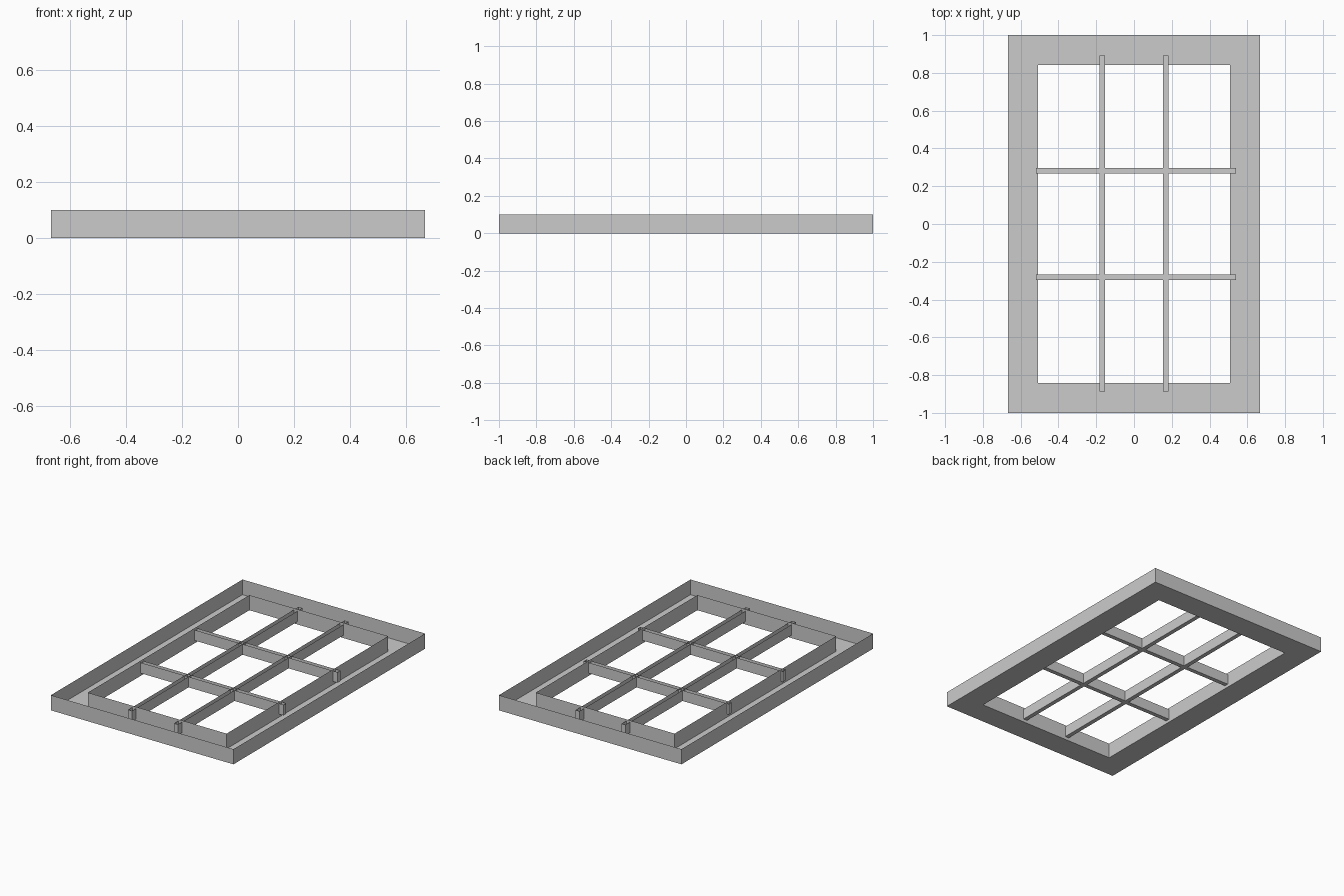
import bpy, bmesh

if "Cube" in bpy.data.objects:
    bpy.data.objects.remove(bpy.data.objects["Cube"])

def make(name, build):
    bm = bmesh.new()
    build(bm)
    mesh = bpy.data.meshes.new(name)
    bm.to_mesh(mesh)
    bm.free()
    ob = bpy.data.objects.new(name, mesh)
    bpy.context.collection.objects.link(ob)
    return ob

# Open-topped frame: outer wall, bottom ring and inner wall as single sheets
def frame(bm):
    def loop(hx, hy, z):
        return [bm.verts.new((sx * hx, sy * hy, z))
                for sx, sy in ((-1, -1), (1, -1), (1, 1), (-1, 1))]
    loops = [loop(0.667, 1, 0.1), loop(0.667, 1, 0),
             loop(0.507, 0.843, 0), loop(0.507, 0.843, 0.1)]
    for a, b in zip(loops, loops[1:]):
        for i in range(4):
            j = (i + 1) % 4
            bm.faces.new((a[i], b[i], b[j], a[j]))

make("window_frame", frame)

# Glazing bars: troughs with an open top
def bar(name, x0, x1, y0, y1, z0=0.02, z1=0.09):
    def build(bm):
        bmesh.ops.create_cube(bm, size=1)
        for v in bm.verts:
            v.co = (x1 if v.co.x > 0 else x0, y1 if v.co.y > 0 else y0,
                    z1 if v.co.z > 0 else z0)
        bm.normal_update()
        top = [f for f in bm.faces if f.normal.z > 0.5]
        bmesh.ops.delete(bm, geom=top, context='FACES_ONLY')
    make(name, build)

for i, s in enumerate((-1, 1)):
    bar(f"long_bar_{i}", s * 0.168 - 0.014, s * 0.168 + 0.014, -0.886, 0.892)
    bar(f"cross_bar_{i}", -0.52, 0.54, s * 0.282 - 0.014, s * 0.282 + 0.014)
